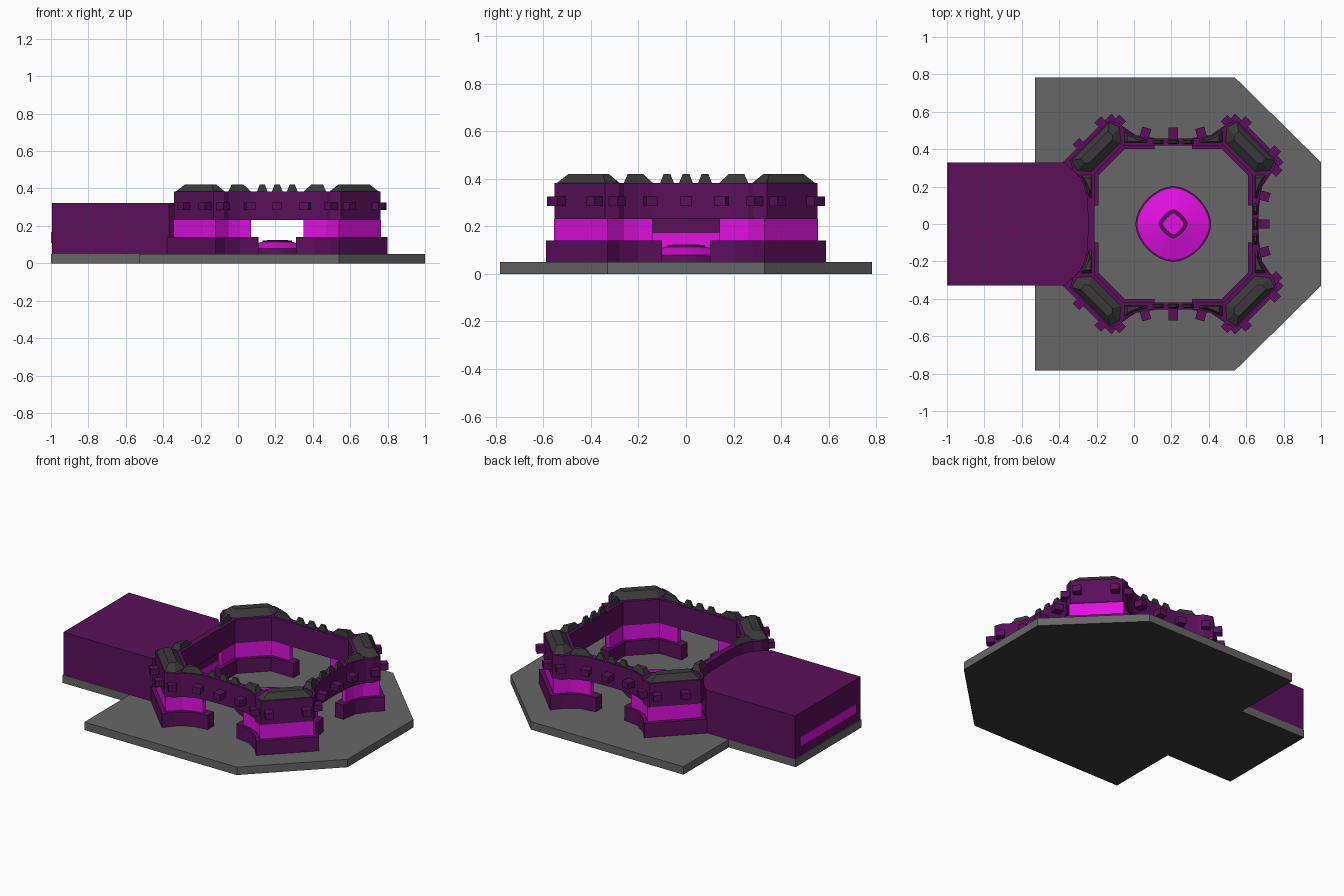
import bpy, bmesh, math
from mathutils import Vector, Matrix

if "Cube" in bpy.data.objects:
    bpy.data.objects.remove(bpy.data.objects["Cube"])

CX = 0.21  # centre of the ring of towers


def material(name, rgb):
    m = bpy.data.materials.new(name)
    m.diffuse_color = (*rgb, 1)
    m.use_nodes = True
    m.node_tree.nodes["Principled BSDF"].inputs["Base Color"].default_value = m.diffuse_color
    return m


PURPLE = material("dark purple", (0.105, 0.005, 0.105))
MAGENTA = material("bright magenta", (0.76, 0.005, 0.76))
GREY = material("grey", (0.135, 0.135, 0.135))
DARK = material("charcoal", (0.04, 0.042, 0.04))


def finish(name, bm, *mats):
    bmesh.ops.recalc_face_normals(bm, faces=bm.faces)
    me = bpy.data.meshes.new(name)
    bm.to_mesh(me)
    bm.free()
    for m in mats:
        me.materials.append(m)
    ob = bpy.data.objects.new(name, me)
    bpy.context.collection.objects.link(ob)
    return ob


def prism(name, poly, z0, z1, mat, top=None):
    """Solid between a bottom outline and a (possibly different) top outline."""
    bm = bmesh.new()
    a = [bm.verts.new((x, y, z0)) for x, y in poly]
    b = [bm.verts.new((x, y, z1)) for x, y in (top or poly)]
    n = len(a)
    bm.faces.new(a)
    bm.faces.new(b)
    for i in range(n):
        bm.faces.new((a[i], a[(i + 1) % n], b[(i + 1) % n], b[i]))
    return finish(name, bm, mat)


def box(name, centre, size, mat, angle=0):
    bm = bmesh.new()
    M = (Matrix.Translation(centre) @ Matrix.Rotation(angle, 4, 'Z')
         @ Matrix.Diagonal((*size, 1)))
    bmesh.ops.create_cube(bm, size=1, matrix=M)
    return finish(name, bm, mat)


def place(poly, sx, sy):
    return [(CX + sx * x, sy * y) for x, y in poly]


def diag(half):
    """Mirror an outline across the x = y diagonal."""
    return half + [(y, x) for x, y in reversed(half)]


def turn(p, k):
    x, y = p
    for _ in range(k):
        x, y = y, -x
    return x, y


# ground plate with rear tongue, dark underside
half = [(1, 0.33), (0.54, 0.783), (-0.53, 0.783), (-0.53, 0.33), (-1, 0.33)]
plate = prism("ground_plate", half + [(x, -y) for x, y in reversed(half)], 0, 0.05, GREY)
plate.data.materials.append(DARK)
for f in plate.data.polygons:
    if f.normal.z < -0.9:
        f.material_index = 1

# entrance hall and its two strip windows
hall = [(-0.995, 0.328), (-0.37, 0.328), (-0.235, 0.2)]
prism("hall", hall + [(x, -y) for x, y in reversed(hall)], 0.05, 0.322, PURPLE)
box("hall_rear_window", (-0.9965, 0, 0.138), (0.007, 0.56, 0.06), MAGENTA)
box("hall_inner_window", (-0.234, 0, 0.138), (0.008, 0.36, 0.07), MAGENTA)

# upper ring wall, thick at the towers
outer = [(0, 0.455), (0.14, 0.46), (0.2, 0.475), (0.26, 0.505), (0.285, 0.535), (0.34, 0.553)]
inner = [(0, 0.42), (0.14, 0.42), (0.2, 0.42), (0.24, 0.42), (0.26, 0.42), (0.27, 0.42)]


def loop(octant):
    return [turn(p, k) for k in range(4) for p in diag(octant)[:-1]]


bm = bmesh.new()
rows = [[bm.verts.new((CX + x, y, z)) for x, y in loop(o)]
        for o, z in ((outer, 0.232), (outer, 0.383), (inner, 0.383), (inner, 0.232))]
n = len(rows[0])
for r in range(4):
    p, q = rows[r], rows[(r + 1) % 4]
    for i in range(n):
        j = (i + 1) % n
        bm.faces.new((p[i], p[j], q[j], q[i]))
finish("upper_wall", bm, PURPLE)

# outlines of one corner tower
foot = diag([(0.10, 0.46), (0.2, 0.475), (0.28, 0.53), (0.33, 0.59)]) + \
    [(0.40, 0.10), (0.40, 0.26), (0.26, 0.40), (0.10, 0.40)]
glow = diag([(0.14, 0.45), (0.2, 0.46), (0.26, 0.485), (0.33, 0.555)]) + \
    [(0.42, 0.14), (0.42, 0.27), (0.27, 0.42), (0.14, 0.42)]
roof = diag([(0.28, 0.437), (0.287, 0.517), (0.34, 0.543)])
roof_top = diag([(0.325, 0.45), (0.325, 0.475), (0.35, 0.495)])
wing = [(0.14, 0.437), (0.262, 0.437), (0.262, 0.495), (0.2, 0.466), (0.14, 0.449)]
wing_top = [(0.18, 0.44), (0.245, 0.44), (0.245, 0.475), (0.21, 0.458), (0.18, 0.447)]

for sx in (-1, 1):
    for sy in (-1, 1):
        prism("tower_foot", place(foot, sx, sy), 0.05, 0.14, PURPLE)
        prism("tower_glow_band", place(glow, sx, sy), 0.14, 0.232, MAGENTA)
        prism("tower_roof", place(roof, sx, sy), 0.383, 0.42, DARK, place(roof_top, sx, sy))
        for swap in (False, True):
            a, b = [[(y, x) if swap else (x, y) for x, y in w] for w in (wing, wing_top)]
            prism("roof_wing", place(a, sx, sy), 0.383, 0.42, DARK, place(b, sx, sy))
            # studs on the tower's front face and flared side
            t = -0.11 if swap else 0.11
            if sx < 0 and swap:
                t = -0.055
            x, y = (0.64 - t) / 2 ** 0.5, (0.64 + t) / 2 ** 0.5
            box("tower_stud", (CX + sx * x, sy * y, 0.305), (0.05, 0.08, 0.04), PURPLE,
                -sx * sy * math.pi / 4)
            if not (sx < 0 and swap):
                x, y = (0.545, 0.292) if swap else (0.292, 0.545)
                box("side_stud", (CX + sx * x, sy * y, 0.305), (0.06, 0.05, 0.04), PURPLE,
                    -sx * sy * math.pi / 4)

# studs and small merlons along the front, right and back walls
for k in (0, 1, 2):
    for s in (-1, 0, 1):
        x, y = turn((0.15 * s, 0.482), k)
        box("wall_stud", (CX + x, y, 0.305), (0.05, 0.066, 0.04), PURPLE,
            -k * math.pi / 2 + s * math.radians(15))
        c = 0.08 * s
        low = [(c - 0.03, 0.428), (c + 0.03, 0.428), (c + 0.03, 0.45), (c - 0.03, 0.45)]
        top = [(c - 0.014, 0.433), (c + 0.014, 0.433), (c + 0.014, 0.445), (c - 0.014, 0.445)]
        a, b = [[(CX + turn(p, k)[0], turn(p, k)[1]) for p in w] for w in (low, top)]
        prism("small_merlon", a, 0.38, 0.42, DARK, b)


# central pad: stacked rounded diamonds
def rounded(r, e, n=32):
    pts = []
    for i in range(n):
        c, s = math.cos(2 * math.pi * i / n), math.sin(2 * math.pi * i / n)
        k = r / (abs(c) ** e + abs(s) ** e) ** (1 / e)
        pts.append((CX + k * c, k * s))
    return pts


prism("pad_rim", rounded(0.203, 1.75), 0.05, 0.08, PURPLE)
prism("pad_slope", rounded(0.192, 1.75), 0.08, 0.114, MAGENTA, rounded(0.085, 1.4))
prism("pad_collar", rounded(0.08, 1.4), 0.11, 0.122, PURPLE)
prism("pad_core", rounded(0.056, 1.3), 0.115, 0.124, MAGENTA)
